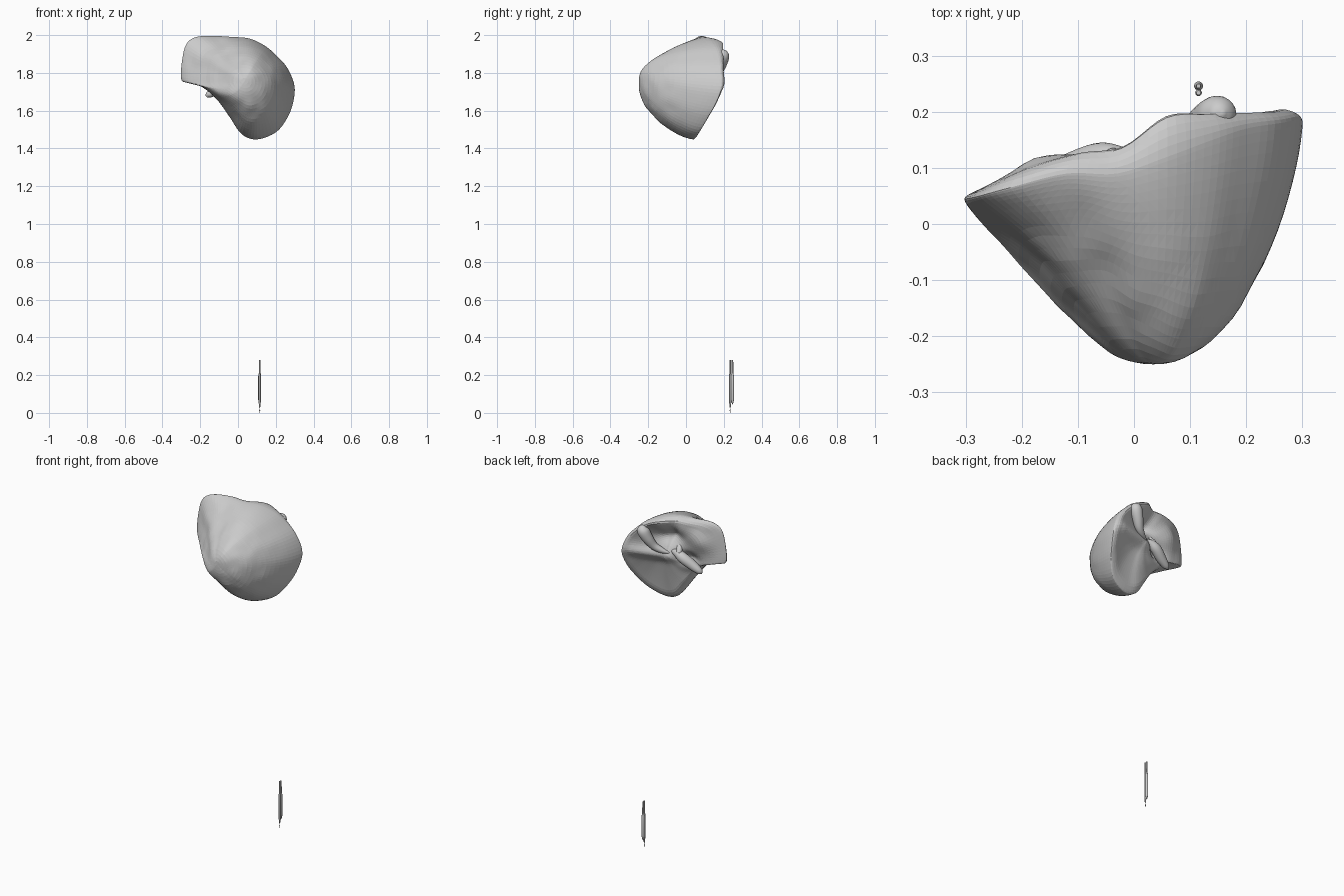
import bpy, bmesh, math
from mathutils import Vector, noise

if "Cube" in bpy.data.objects:
    bpy.data.objects.remove(bpy.data.objects["Cube"])


def finish(name, bm, smooth=False):
    bmesh.ops.recalc_face_normals(bm, faces=bm.faces)
    me = bpy.data.meshes.new(name)
    bm.to_mesh(me)
    bm.free()
    ob = bpy.data.objects.new(name, me)
    bpy.context.collection.objects.link(ob)
    for p in me.polygons:
        p.use_smooth = smooth
    return ob


def spline(pts, per, closed=True):
    n, out = len(pts), []
    for i in range(n if closed else n - 1):
        def g(k):
            return Vector(pts[k % n] if closed else pts[max(0, min(n - 1, k))])
        a, b, c, d = g(i - 1), g(i), g(i + 1), g(i + 2)
        for j in range(per):
            t = j / per
            out.append(0.5 * (2 * b + (c - a) * t + (2 * a - 5 * b + 4 * c - d) * t * t
                              + (3 * b - a - 3 * c + d) * t ** 3))
    if not closed:
        out.append(Vector(pts[-1]))
    return out


def skin(bm, rings):
    for a, b in zip(rings, rings[1:]):
        n = len(a)
        for i in range(n):
            bm.faces.new((a[i], a[(i + 1) % n], b[(i + 1) % n], b[i]))


def bump(x, z, cx, cz, rx, rz):
    return math.exp(-((x - cx) / rx) ** 2 - ((z - cz) / rz) ** 2)


# Main organ: a domed front and a hollowed back sharing one rim
# (x, y, z, thickness added behind the rim)
RIM = [(-0.30, .045, 1.765, .015), (-0.298, .045, 1.85, .015), (-0.275, .05, 1.95, .02),
       (-0.22, .065, 1.99, .03), (-0.12, .09, 1.995, .035), (-0.03, .09, 1.99, .05),
       (0.06, .12, 1.982, .085), (0.14, .15, 1.945, .06), (0.20, .17, 1.895, .04),
       (0.262, .18, 1.825, .03), (0.299, .185, 1.73, .025), (0.291, .155, 1.64, .02),
       (0.26, .11, 1.56, .02), (0.20, .065, 1.485, .02), (0.10, .04, 1.448, .02),
       (0.02, .04, 1.475, .02), (-0.04, .03, 1.56, .03), (-0.10, .01, 1.645, .04),
       (-0.155, .005, 1.70, .05), (-0.21, .03, 1.735, .04), (-0.27, .045, 1.748, .02)]
CX, CZ, APEX = 0.035, 1.755, -0.25
rim = spline(RIM, 5)
N = 22


def place(i, s):
    """Blend a round contour near the middle into the rim outline."""
    a = math.radians(186) - 2 * math.pi * i / len(rim)
    p = rim[i]
    x = CX + s * ((1 - s) * 0.26 * math.cos(a) + s * (p.x - CX))
    z = CZ + s * ((1 - s) * 0.26 * math.sin(a) + s * (p.z - CZ))
    return p, a, x, z


def front(i, s):
    p, a, x, z = place(i, s)
    low = max(0, math.cos(a - math.radians(235)))
    dome = 1 - (1 - s ** (2.1 + 0.7 * low)) ** (0.7 - 0.08 * low)
    flat = s * s * (3 - 2 * s)
    left = 0.75 * max(0, math.cos(a - math.radians(152))) ** 1.5
    y = APEX + (p.y - APEX) * (dome * (1 - left) + flat * left)
    y += 0.008 * noise.noise(Vector((x, y, z)) * 14) * (1 - s) * s * 4
    return Vector((x, y, z))


def back(i, s):
    p, a, x, z = place(i, s)
    lip = p.w * min(1, (1 - s) * 9) ** 0.5
    y = 0.13 + (p.y + lip - 0.13) * s ** 1.2
    edge = min(1, (1 - s) * 4)
    y += edge * (0.025 * bump(x, z, 0.12, 1.74, .16, .035)
                 - 0.06 * bump(x, z, 0.03, 1.86, .08, .05)
                 - 0.05 * bump(x, z, -0.08, 1.74, .06, .04)
                 + 0.03 * bump(x, z, -0.17, 1.87, .08, .07))
    return Vector((x, y, z))


bm = bmesh.new()
M = len(rim)
sf = [math.sin(math.pi / 2 * k / N) for k in range(1, N + 1)]
rings = [[bm.verts.new(front(i, s)) for i in range(M)] for s in sf]
rings += [[bm.verts.new(back(i, s)) for i in range(M)]
          for s in [0.995, 0.98] + [1 - k / N for k in range(1, N)]]
skin(bm, rings)
for ring, f in ((rings[0], front), (rings[-1], back)):
    c = bm.verts.new(f(0, 0))
    for i in range(M):
        bm.faces.new((c, ring[i], ring[(i + 1) % M]))
bmesh.ops.triangulate(bm, faces=bm.faces)
finish("organ_body", bm)


# Soft tubes and lobes along paths of (x, y, z, radius)
def tube(name, path, sides=20, per=6):
    pts = spline([Vector(p) for p in path], per, closed=False)
    bm = bmesh.new()
    rings = []
    for i, p in enumerate(pts):
        d = (pts[min(i + 1, len(pts) - 1)] - pts[max(i - 1, 0)]).xyz.normalized()
        u = d.cross(Vector((0, 1, 0.01))).normalized()
        v = d.cross(u)
        r = max(p.w, 0.001)
        rings.append([bm.verts.new(p.xyz + r * (math.cos(a) * u + math.sin(a) * v))
                      for a in (2 * math.pi * k / sides for k in range(sides))])
    skin(bm, rings)
    bm.faces.new(rings[0])
    bm.faces.new(rings[-1])
    return finish(name, bm, True)


tube("bladder_sac", [(0.160, .197, 1.922, .003), (0.157, .197, 1.913, .021), (0.149, .195, 1.888, .034),
                     (0.128, .184, 1.845, .031), (0.10, .165, 1.80, .023), (0.06, .145, 1.775, .016),
                     (0.02, .13, 1.765, .004)])
tube("rear_lobe", [(-0.165, .085, 1.672, .003), (-0.155, .09, 1.684, .018), (-0.11, .10, 1.715, .028),
                   (-0.06, .115, 1.75, .03), (-0.02, .115, 1.77, .022), (0.03, .11, 1.775, .006)])
tube("upper_vessel", [(-0.02, .06, 1.83, .02), (-0.03, .10, 1.80, .018), (-0.04, .125, 1.775, .014)])


# Thin twin rods below
def lathe(name, x, y, profile, sides=16):
    bm = bmesh.new()
    rings = [[bm.verts.new((x + r * math.cos(2 * math.pi * k / sides),
                            y + r * math.sin(2 * math.pi * k / sides), z))
              for k in range(sides)] for r, z in profile]
    skin(bm, rings)
    bm.faces.new(rings[0])
    bm.faces.new(rings[-1])
    ob = finish(name, bm, True)
    bpy.context.view_layer.objects.active = ob
    ob.select_set(True)
    bpy.ops.object.shade_smooth_by_angle()
    ob.select_set(False)


lathe("rod_large", 0.115, 0.246, [(.001, .045), (.005, .055), (.008, .07), (.008, .195),
                                  (.005, .21), (.004, .28)])
lathe("rod_small", 0.115, 0.234, [(.001, .028), (.004, .038), (.006, .06), (.006, .2),
                                  (.004, .21), (.004, .28)])
for i, (z, r) in enumerate(((0.035, .004), (0.012, .003))):
    lathe("rod_tip_%d" % i, 0.115, 0.234,
          [(.0008, z - .012), (r * .6, z - .006), (r, z), (r * .6, z + .005), (.0008, z + .008)])
